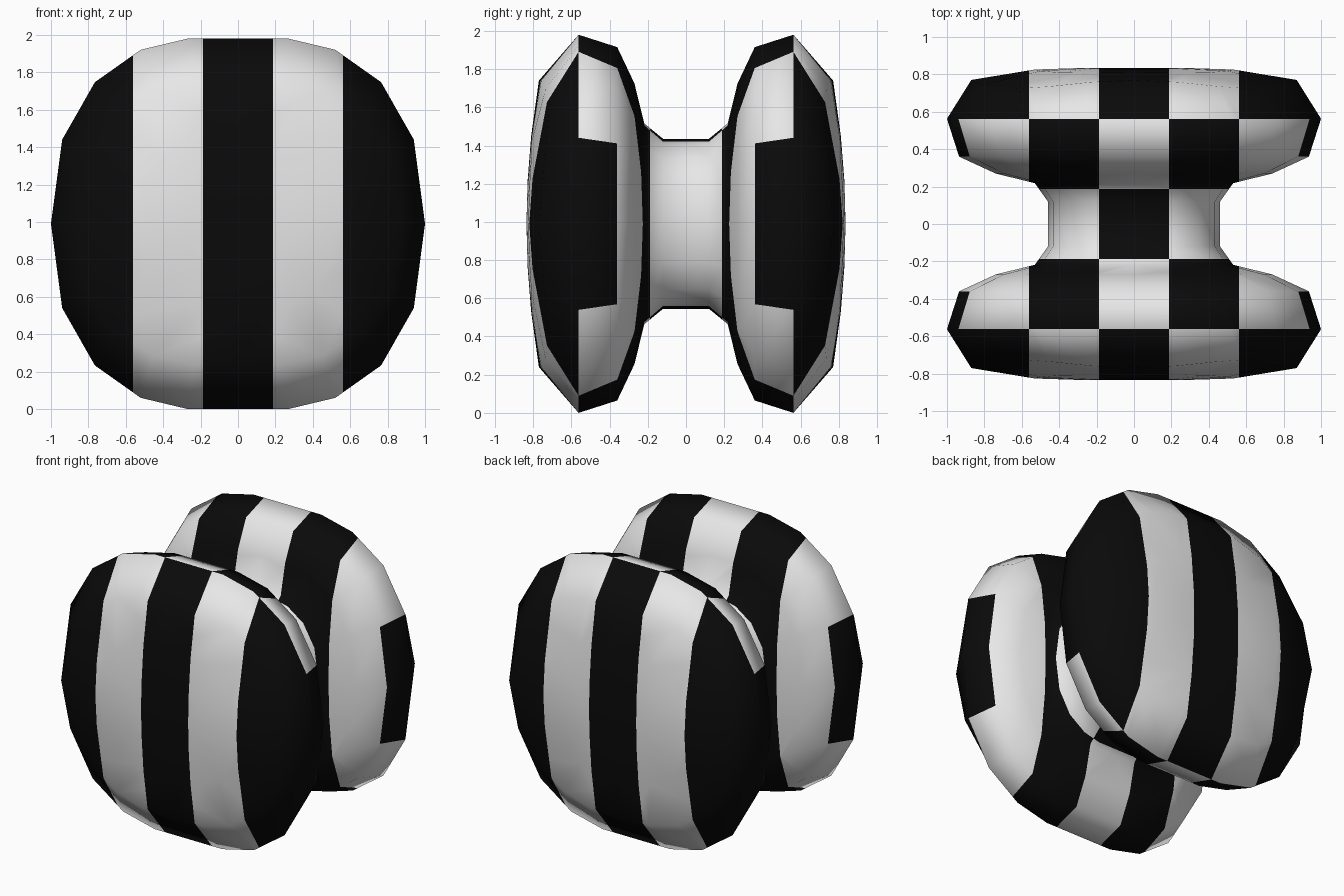
import bpy, bmesh
from mathutils import Vector

if "Cube" in bpy.data.objects:
    bpy.data.objects.remove(bpy.data.objects["Cube"])

CELL = 0.375          # size of one checker square
ZC = 0.99             # height of the spool axis

def material(name, v):
    m = bpy.data.materials.new(name)
    m.diffuse_color = (v, v, v, 1)
    m.use_nodes = True
    m.node_tree.nodes["Principled BSDF"].inputs["Base Color"].default_value = m.diffuse_color
    return m

# rounded-square cross-section: one quarter, mirrored into a full loop
quarter = [(1, 0), (.94, .455), (.765, .765), (.52, .94), (.27, 1), (0, 1)]
half = quarter + [(-x, z) for x, z in quarter[-2::-1]]
loop = half + [(x, -z) for x, z in half[-2:0:-1]]
N = len(loop)

def cap_y(x, z):
    # gently domed outer face, dipping towards its corners
    return .835 - .115 * z * z - .113 * x ** 4 - .37 * x * x * z * z

# rings from the middle of the neck to the centre of the outer face:
# (half width, half height, y); y None means it lies on the dome
side = [(.46, .445, .12), (.53, .525, .218), (.74, .735, .27), (.935, .925, .36),
        (1, .99, 1.5 * CELL), (.87, .75, None), (.53, .46, None), (.27, .23, None)]
rings = [(s, -1) for s in side[::-1]] + [(s, 1) for s in side]

bm = bmesh.new()
rows = []
for (rx, rz, y), sign in rings:
    row = []
    for u, w in loop:
        x, z = u * rx, w * rz
        row.append(bm.verts.new((x, sign * (cap_y(x, z) if y is None else y), z + ZC)))
    rows.append(row)
for a, b in zip(rows, rows[1:]):
    for i in range(N):
        j = (i + 1) % N
        bm.faces.new((a[i], a[j], b[j], b[i]))
for row, sign in ((rows[0], -1), (rows[-1], 1)):
    tip = bm.verts.new((0, sign * .835, ZC))
    for i in range(N):
        bm.faces.new((row[i], row[(i + 1) % N], tip))

# cut the surface along the checker lines
for axis in (Vector((1, 0, 0)), Vector((0, 1, 0))):
    for k in (-1.5, -.5, .5, 1.5):
        bmesh.ops.bisect_plane(bm, geom=bm.verts[:] + bm.edges[:] + bm.faces[:],
                               dist=1e-4, plane_co=axis * k * CELL, plane_no=axis)
bmesh.ops.recalc_face_normals(bm, faces=bm.faces[:])

# checker colour by plan position
for f in bm.faces:
    c = f.calc_center_median()
    f.material_index = (round(c.x / CELL) + round(c.y / CELL)) % 2
    f.smooth = True

mesh = bpy.data.meshes.new("checkered_spool")
bm.to_mesh(mesh)
bm.free()
mesh.materials.append(material("black", .003))
mesh.materials.append(material("white", .8))
obj = bpy.data.objects.new("checkered_spool", mesh)
bpy.context.collection.objects.link(obj)
